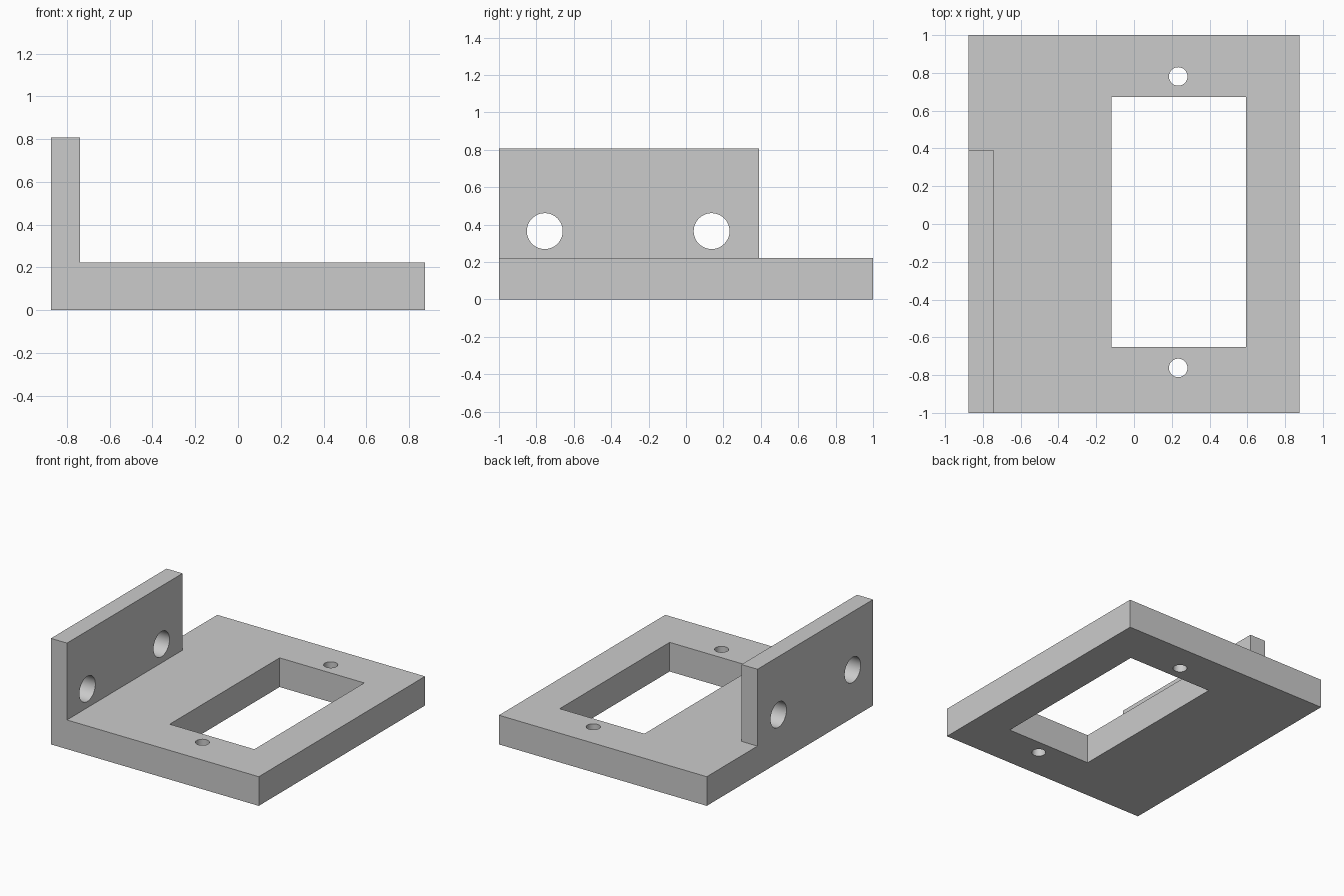
import bpy
from math import pi, radians

cube = bpy.data.objects.get("Cube")
if cube:
    bpy.data.objects.remove(cube, do_unlink=True)

grey = bpy.data.materials.new("light grey")
grey.use_nodes = True
colour = (0.6, 0.6, 0.6, 1)
grey.diffuse_color = colour
grey.node_tree.nodes["Principled BSDF"].inputs["Base Color"].default_value = colour


def box(name, low, high):
    """Box between two opposite corners."""
    centre = [(a + b) / 2 for a, b in zip(low, high)]
    bpy.ops.mesh.primitive_cube_add(size=1, location=centre)
    ob = bpy.context.object
    ob.name = name
    ob.scale = [b - a for a, b in zip(low, high)]
    bpy.ops.object.transform_apply(location=True, rotation=True, scale=True)
    ob.data.materials.append(grey)
    return ob


def drill(name, centre, radius, tilt=0):
    """Round cutter, upright or turned to lie along x."""
    bpy.ops.mesh.primitive_cylinder_add(vertices=48, radius=radius, depth=0.6,
                                        location=centre, rotation=(0, tilt, 0))
    ob = bpy.context.object
    ob.name = name
    ob.data.materials.append(grey)
    return ob


def combine(target, tool, operation):
    """Apply a boolean and discard the tool."""
    tool.hide_render = True
    mod = target.modifiers.new(operation.lower(), "BOOLEAN")
    mod.operation = operation
    mod.solver = "EXACT"
    mod.object = tool
    bpy.ops.object.select_all(action="DESELECT")
    bpy.context.view_layer.objects.active = target
    target.select_set(True)
    bpy.ops.object.modifier_apply(modifier=mod.name)
    bpy.data.objects.remove(tool, do_unlink=True)


# Base plate with upright flange along one edge
half_width, thickness = 0.875, 0.222
bracket = box("mounting_bracket", (-half_width, -1, 0), (half_width, 1, thickness))
flange = box("flange", (-half_width, -1, 0), (-0.74, 0.39, 0.807))
combine(bracket, flange, "UNION")

# Rectangular window
window = box("window_cutter", (-0.12, -0.65, -0.2), (0.593, 0.672, 0.5))
combine(bracket, window, "DIFFERENCE")

# Small screw holes at both ends of the window
for y in (-0.762, 0.781):
    combine(bracket, drill("screw_cutter", (0.234, y, 0.1), 0.049), "DIFFERENCE")

# Larger holes through the flange
for y in (-0.755, 0.137):
    combine(bracket, drill("flange_cutter", (-0.8, y, 0.365), 0.096, pi / 2), "DIFFERENCE")

# Smooth hole walls, crisp edges elsewhere
bpy.ops.object.shade_smooth_by_angle(angle=radians(30))
